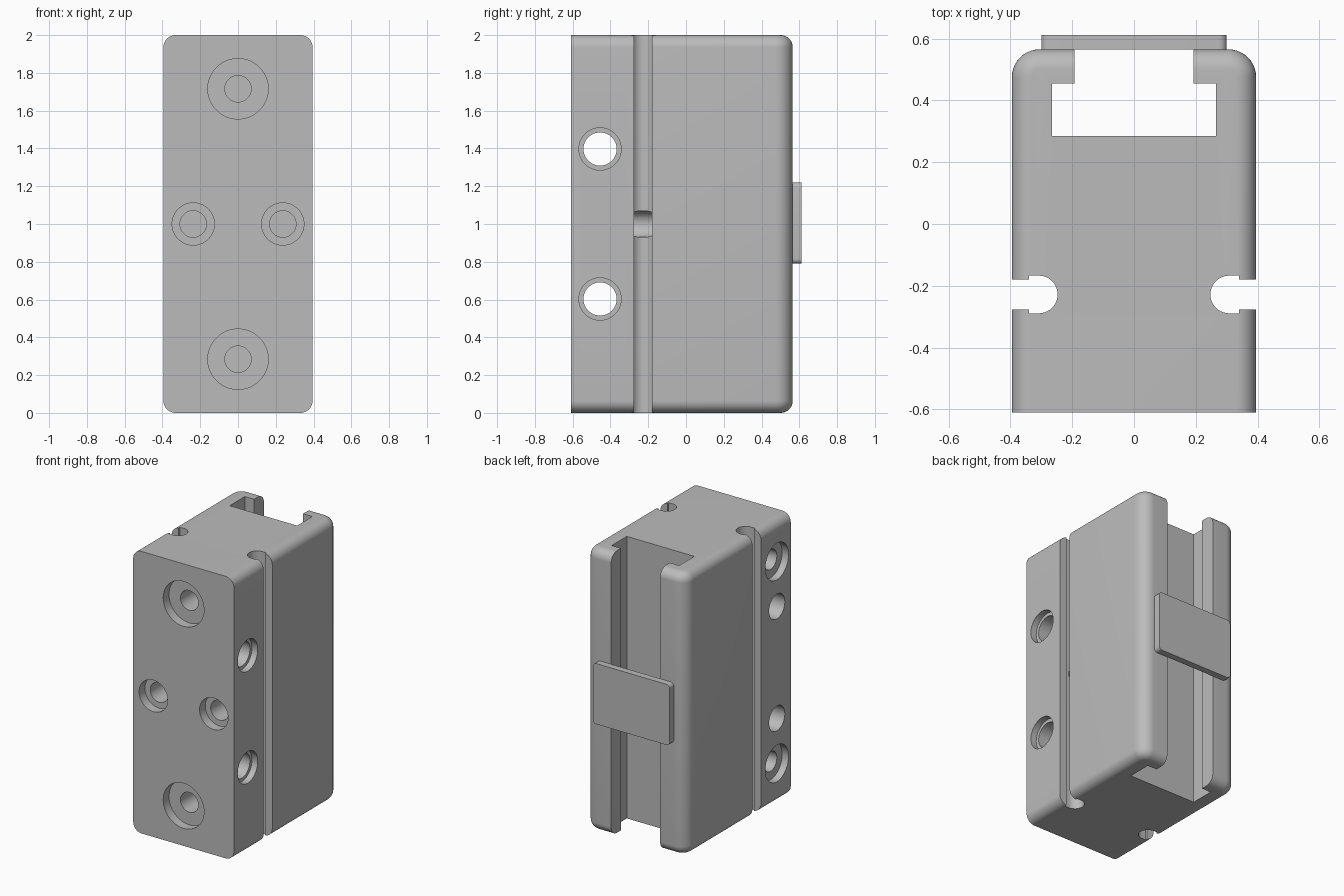
import bpy, bmesh, math
from mathutils import Matrix, Vector

if "Cube" in bpy.data.objects:
    bpy.data.objects.remove(bpy.data.objects["Cube"])

GREY = (0.5, 0.5, 0.5, 1)
grey = bpy.data.materials.new("plain grey")
grey.use_nodes = True
grey.diffuse_color = GREY
grey.node_tree.nodes["Principled BSDF"].inputs["Base Color"].default_value = GREY

HALF_W, FRONT, BACK, HEIGHT = 0.395, -0.61, 0.565, 2.0
MID = HEIGHT / 2


def make(name, bm):
    bmesh.ops.recalc_face_normals(bm, faces=bm.faces)
    mesh = bpy.data.meshes.new(name)
    bm.to_mesh(mesh)
    bm.free()
    mesh.materials.append(grey)
    obj = bpy.data.objects.new(name, mesh)
    bpy.context.collection.objects.link(obj)
    return obj


def box(x0, x1, y0, y1, z0, z1):
    bm = bmesh.new()
    bmesh.ops.create_cube(bm, size=1)
    for v in bm.verts:
        v.co = ((x0, x1)[v.co.x > 0], (y0, y1)[v.co.y > 0], (z0, z1)[v.co.z > 0])
    return bm


def round_edges(bm, test, radius, segments=10):
    edges = [e for e in bm.edges if test(e.verts[0].co, e.verts[1].co)]
    bmesh.ops.bevel(bm, geom=edges, offset=radius, segments=segments,
                    affect='EDGES', profile=0.5, clamp_overlap=True)


def cut(body, bm):
    cutter = make("cutter", bm)
    mod = body.modifiers.new("cut", 'BOOLEAN')
    mod.operation, mod.solver, mod.object = 'DIFFERENCE', 'EXACT', cutter
    bpy.context.view_layer.objects.active = body
    bpy.ops.object.modifier_apply(modifier=mod.name)
    bpy.data.objects.remove(cutter)


def prism(points):
    # Upright cutter running past both ends of the body
    bm = bmesh.new()
    face = bm.faces.new([bm.verts.new((x, y, -0.1)) for x, y in points])
    out = bmesh.ops.extrude_face_region(bm, geom=[face])["geom"]
    bmesh.ops.translate(bm, vec=(0, 0, HEIGHT + 0.2),
                        verts=[g for g in out if isinstance(g, bmesh.types.BMVert)])
    return bm


def bore(start, direction, radius, depth):
    # Round cutter going inward from a point on the surface
    bm = bmesh.new()
    d = Vector(direction)
    extra = 0.05
    centre = Vector(start) + d * (depth - extra) / 2
    turn = d.to_track_quat('Z', 'Y').to_matrix().to_4x4()
    bmesh.ops.create_cone(bm, cap_ends=True, segments=48, radius1=radius, radius2=radius,
                          depth=depth + extra, matrix=Matrix.Translation(centre) @ turn)
    return bm


# Body block: rounded back uprights, then rounded ends
bm = box(-HALF_W, HALF_W, FRONT, BACK, 0, HEIGHT)
round_edges(bm, lambda a, b: a.y > 0.5 and b.y > 0.5 and abs(a.z - b.z) > 1, 0.09)
round_edges(bm, lambda a, b: abs(a.z - b.z) < 0.01 and max(a.y, b.y) > FRONT + 0.01, 0.065)
body = make("body_block", bm)

# T-shaped channel down the back
half = [(0.265, 0.285), (0.265, 0.455), (0.192, 0.455), (0.192, BACK + 0.1)]
cut(body, prism(half + [(-x, y) for x, y in reversed(half)]))

# Keyhole grooves down both sides
mid_y, r = -0.228, 0.061
arc = [(0.308 - r * math.sin(t), mid_y + r * math.cos(t))
       for t in (math.pi * i / 20 for i in range(21))]
lip = 0.048
groove = [(0.5, mid_y + lip), (0.34, mid_y + lip), (0.34, mid_y + r)] + arc + \
         [(0.34, mid_y - r), (0.34, mid_y - lip), (0.5, mid_y - lip)]
for side in (1, -1):
    cut(body, prism([(side * x, y) for x, y in groove]))

# Counterbored holes in the front
for s in (1, -1):
    for start, radius in (((0, FRONT, MID + s * 0.716), 0.16),
                          ((s * 0.237, FRONT, MID), 0.112)):
        cut(body, bore(start, (0, 1, 0), radius, 0.065))
        cut(body, bore(start, (0, 1, 0), 0.07, 0.45))

# Cross holes and blind side holes
hole_y = -0.455
for s in (1, -1):
    right = (HALF_W, hole_y, MID + s * 0.397)
    cut(body, bore(right, (-1, 0, 0), 0.112, 0.045))
    cut(body, bore(right, (-1, 0, 0), 0.088, 1))
    left = (-HALF_W, hole_y, MID + s * 0.716)
    cut(body, bore(left, (1, 0, 0), 0.13, 0.05))
    cut(body, bore(left, (1, 0, 0), 0.07, 0.3))

# Plate across the back channel
bm = box(-0.3, 0.3, BACK, 0.612, 0.79, 1.22)
round_edges(bm, lambda a, b: abs(a.y - b.y) > 0.01, 0.025, 6)
plate = make("back_plate", bm)

# Smooth the rounded surfaces, keep corners crisp
for obj in (body, plate):
    bpy.ops.object.select_all(action='DESELECT')
    obj.select_set(True)
    bpy.context.view_layer.objects.active = obj
    bpy.ops.object.shade_smooth_by_angle(angle=math.radians(30))
